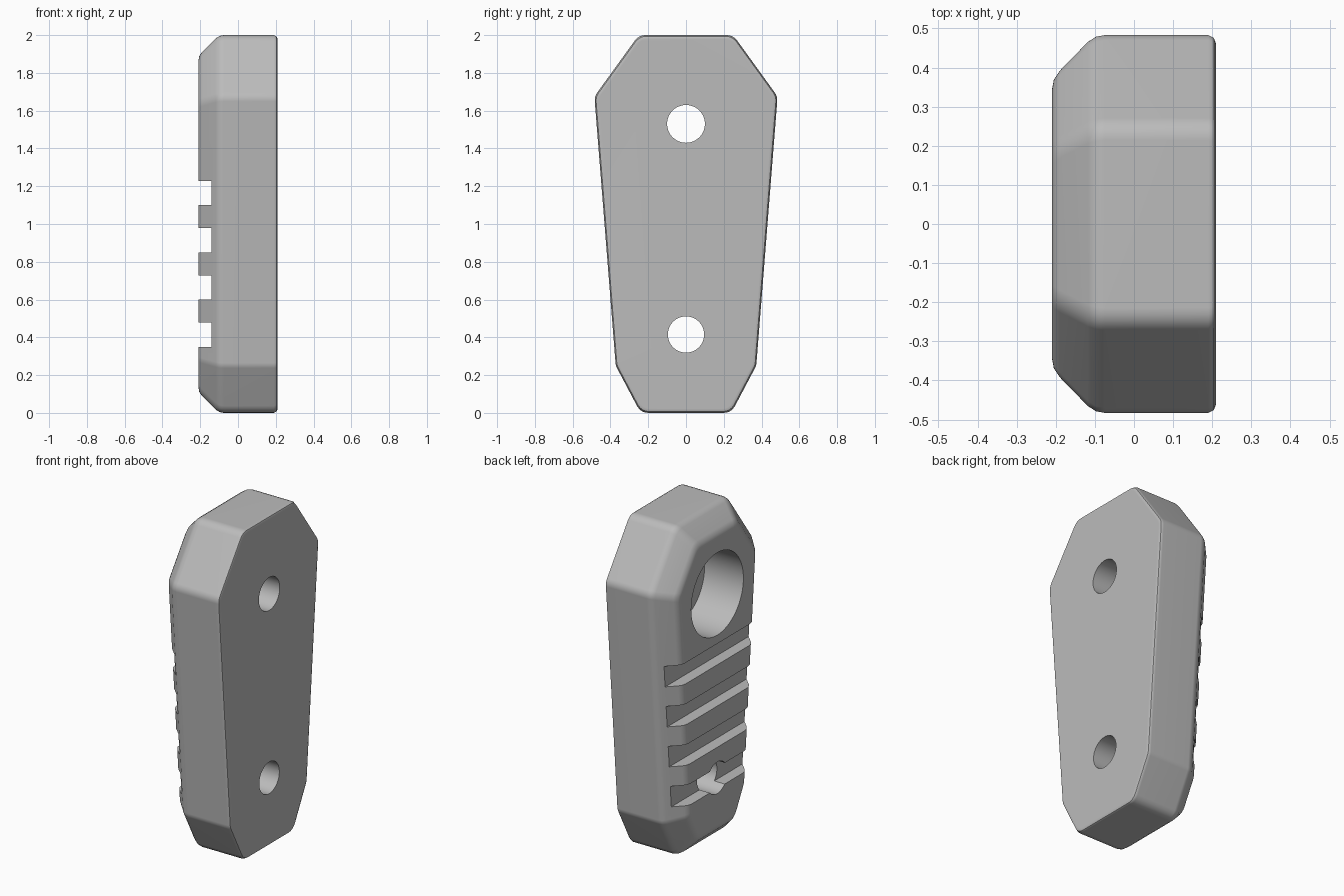
import bpy
import bmesh
import math
from mathutils import Vector

cube = bpy.data.objects.get("Cube")
if cube:
    bpy.data.objects.remove(cube, do_unlink=True)

grey = bpy.data.materials.new("plain grey")
grey.use_nodes = True
grey.diffuse_color = (0.5, 0.5, 0.5, 1)
grey.node_tree.nodes["Principled BSDF"].inputs["Base Color"].default_value = (0.5, 0.5, 0.5, 1)

# Coffin-shaped outline in (y, z), counter-clockwise
HALF = [(0.24, 0), (0.372, 0.25), (0.485, 1.675), (0.25, 2)]
OUTLINE = [Vector(p) for p in HALF] + [Vector((-y, z)) for y, z in reversed(HALF)]


def offset_corners(points, inset):
    """Move every edge of the outline inwards by the same distance."""
    result = []
    for i, p in enumerate(points):
        a = (p - points[i - 1]).normalized()
        b = (points[(i + 1) % len(points)] - p).normalized()
        na, nb = Vector((-a.y, a.x)), Vector((-b.y, b.x))
        result.append(p + (na + nb) * inset / (1 + na.dot(nb)))
    return result


def round_corners(points, radius, steps=5):
    """Replace each corner with a smooth arc-like curve."""
    result = []
    for i, p in enumerate(points):
        a = (points[i - 1] - p).normalized()
        b = (points[(i + 1) % len(points)] - p).normalized()
        cut = radius * math.tan((math.pi - a.angle(b)) / 2)
        start, end = p + a * cut, p + b * cut
        for k in range(steps):
            t = k / (steps - 1)
            result.append(start * (1 - t) ** 2 + p * 2 * t * (1 - t) + end * t * t)
    return result


def add_object(name, bm):
    mesh = bpy.data.meshes.new(name)
    bmesh.ops.recalc_face_normals(bm, faces=bm.faces)
    bm.to_mesh(mesh)
    bm.free()
    obj = bpy.data.objects.new(name, mesh)
    bpy.context.collection.objects.link(obj)
    mesh.materials.append(grey)
    return obj


# Body: rings of the outline along x, with a small back bevel and a broad front one
RINGS = [(0.21, 0.022), (0.204, 0.007), (0.19, 0), (-0.075, 0), (-0.097, 0.004),
         (-0.118, 0.017), (-0.19, 0.089), (-0.205, 0.111), (-0.21, 0.137)]
bm = bmesh.new()
loops = []
for x, inset in RINGS:
    ring = round_corners(offset_corners(OUTLINE, inset), 0.07)
    loops.append([bm.verts.new((x, p.x, p.y)) for p in ring])
for one, two in zip(loops, loops[1:]):
    for i in range(len(one)):
        j = (i + 1) % len(one)
        bm.faces.new((one[i], one[j], two[j], two[i]))
bm.faces.new(loops[0])
bm.faces.new(loops[-1])
body = add_object("grip_plate", bm)


def cut(bm):
    """Subtract a helper solid from the body, then remove it."""
    cutter = add_object("cutter", bm)
    cutter.hide_render = True
    mod = body.modifiers.new("cut", 'BOOLEAN')
    mod.operation = 'DIFFERENCE'
    mod.solver = 'EXACT'
    mod.object = cutter
    bpy.context.view_layer.objects.active = body
    bpy.ops.object.modifier_apply(modifier=mod.name)
    bpy.data.objects.remove(cutter, do_unlink=True)


def cut_hole(z, radius, x_min, x_max):
    bm = bmesh.new()
    bmesh.ops.create_cone(bm, cap_ends=True, segments=64, radius1=radius,
                          radius2=radius, depth=x_max - x_min)
    for v in bm.verts:
        v.co = Vector((v.co.z + (x_min + x_max) / 2, v.co.x, v.co.y + z))
    cut(bm)


def cut_groove(z):
    bm = bmesh.new()
    bmesh.ops.create_cube(bm, size=1)
    for v in bm.verts:
        v.co = Vector((v.co.x * 0.2 - 0.24, v.co.y * 2, v.co.z * 0.128 + z))
    cut(bm)


# Four grip grooves across the -x face
for i in range(4):
    cut_groove(0.414 + i * 0.25)

# Upper bolt hole with a deep counterbore, and lower bolt hole
cut_hole(1.53, 0.25, -0.5, 0.05)
cut_hole(1.53, 0.1, -0.5, 0.5)
cut_hole(0.415, 0.096, -0.5, 0.5)

# Smooth shading with crisp cut edges
bpy.ops.object.select_all(action='DESELECT')
body.select_set(True)
bpy.context.view_layer.objects.active = body
bpy.ops.object.shade_smooth_by_angle(angle=math.radians(35))
weighted = body.modifiers.new("even shading", 'WEIGHTED_NORMAL')
weighted.keep_sharp = True
